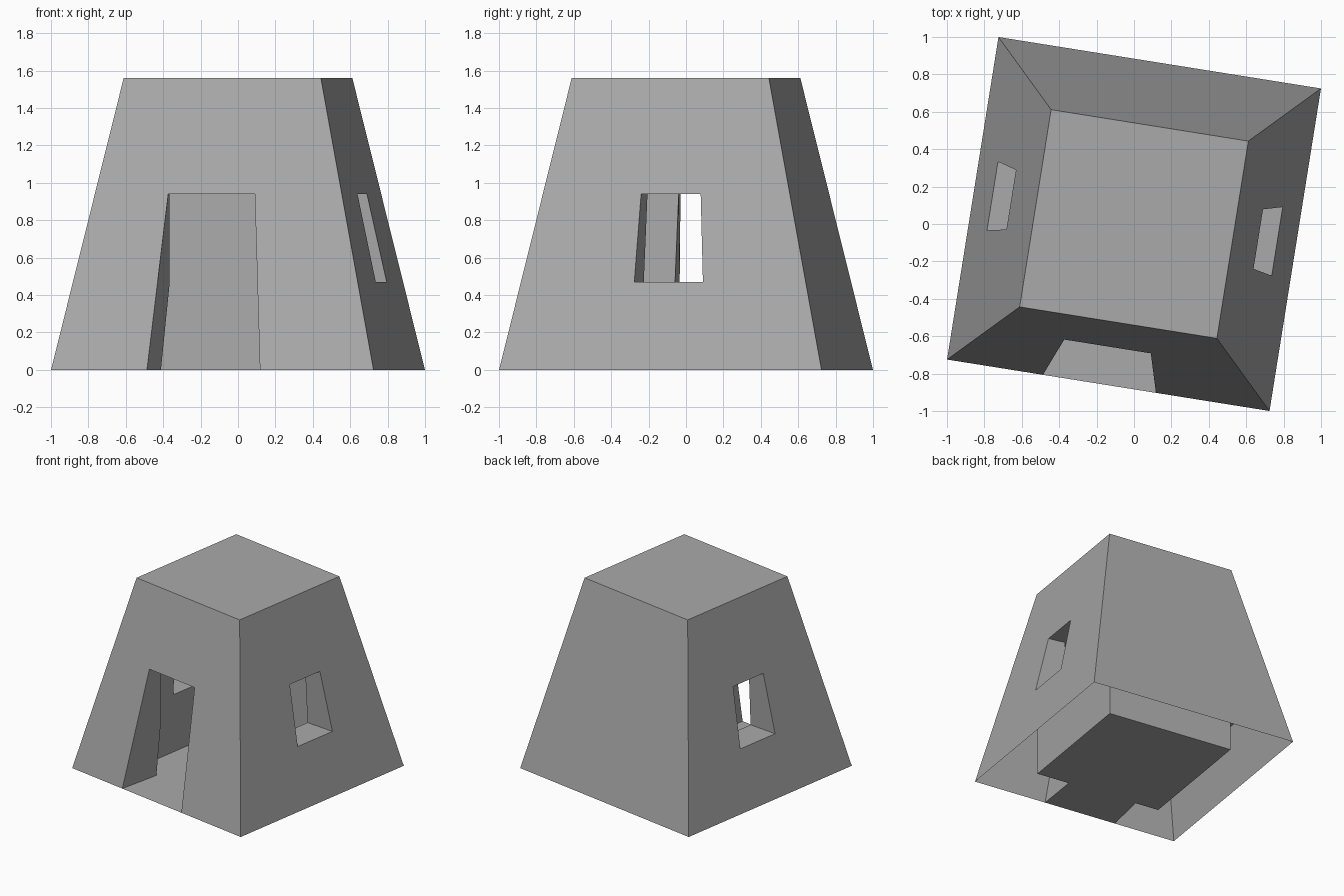
import bpy, bmesh, math
from mathutils import Matrix, Vector

cube = bpy.data.objects.get("Cube")
if cube:
    bpy.data.objects.remove(cube, do_unlink=True)

BASE, TOP, HEIGHT = 0.873, 0.534, 1.56   # half widths and height of the tapered shell
ROOM = 0.53                              # half width of the room
LEVELS = [0, 0.47, 0.94, HEIGHT]

stone = bpy.data.materials.new("grey_stone")
stone.use_nodes = True
grey = (0.4, 0.4, 0.4, 1)
stone.diffuse_color = grey
stone.node_tree.nodes["Principled BSDF"].inputs["Base Color"].default_value = grey

bm = bmesh.new()


def taper(z):
    return 1 + (TOP / BASE - 1) * z / HEIGHT


def face(points, turn=0):
    rot = Matrix.Rotation(turn * math.pi / 2, 3, 'Z')
    bm.faces.new([bm.verts.new(rot @ Vector(p)) for p in points])


def outer(u, z):
    return (u * taper(z), -BASE * taper(z), z)


def inner(u, z):
    return (u, -ROOM, z)


def wall(turn, hole=None, inside=None, first=0):
    """Outer and room wall of one side; hole = (left, right) at the base,
    inside = (left, right) on the room side for each level."""
    for i in range(3):
        z0, z1 = LEVELS[i], LEVELS[i + 1]
        cut = hole is not None and first <= i < 2
        cols = [-BASE, *(hole or ()), BASE]
        for c in range(len(cols) - 1):
            if not (cut and c == 1):
                a, b = cols[c], cols[c + 1]
                face([outer(a, z0), outer(b, z0), outer(b, z1), outer(a, z1)], turn)
        if i == 2:
            continue
        low = [-ROOM, *(inside[i] if hole else ()), ROOM]
        high = [-ROOM, *(inside[i + 1] if hole else ()), ROOM]
        for c in range(len(low) - 1):
            if not (cut and c == 1):
                face([inner(low[c], z0), inner(high[c], z1),
                      inner(high[c + 1], z1), inner(low[c + 1], z0)], turn)
        # jambs through the wall thickness
        if cut:
            for side in (0, 1):
                face([outer(hole[side], z0), outer(hole[side], z1),
                      inner(inside[i + 1][side], z1), inner(inside[i][side], z0)], turn)
    # lintel, and sill where the opening starts above the ground
    if hole:
        for k in ([2, 1] if first else [2]):
            z = LEVELS[k]
            face([outer(hole[0], z), outer(hole[1], z),
                  inner(inside[k][1], z), inner(inside[k][0], z)], turn)


# front wall with doorway, side walls with windows, plain back wall
door = (-0.354, 0.258)
door_in = [(-0.333, 0.255), (-0.285, 0.225), (-0.285, 0.2)]
window = (-0.178, 0.243)
window_in = [(-0.16, 0.22), (-0.144, 0.197), (-0.124, 0.17)]


def mirrored(pair):
    return (-pair[1], -pair[0])


wall(0, door, door_in)
wall(1, window, window_in, first=1)
wall(2)
wall(3, mirrored(window), [mirrored(p) for p in window_in], first=1)


# roof and room ceiling
def square(half, z):
    return [(-half, -half, z), (half, -half, z), (half, half, z), (-half, half, z)]


face(square(TOP, HEIGHT))
face(square(ROOM, LEVELS[2]))

# floor running out through the doorway
corners = square(ROOM, 0)
face([inner(door_in[0][0], 0), outer(door[0], 0), outer(door[1], 0),
      inner(door_in[0][1], 0), *corners[1:], corners[0]])

bmesh.ops.remove_doubles(bm, verts=bm.verts, dist=0.0005)
bmesh.ops.recalc_face_normals(bm, faces=bm.faces)
bm.transform(Matrix.Rotation(math.radians(-9.06), 4, 'Z'))

mesh = bpy.data.meshes.new("tapered_hut")
bm.to_mesh(mesh)
bm.free()
mesh.materials.append(stone)
hut = bpy.data.objects.new("tapered_hut", mesh)
bpy.context.collection.objects.link(hut)
